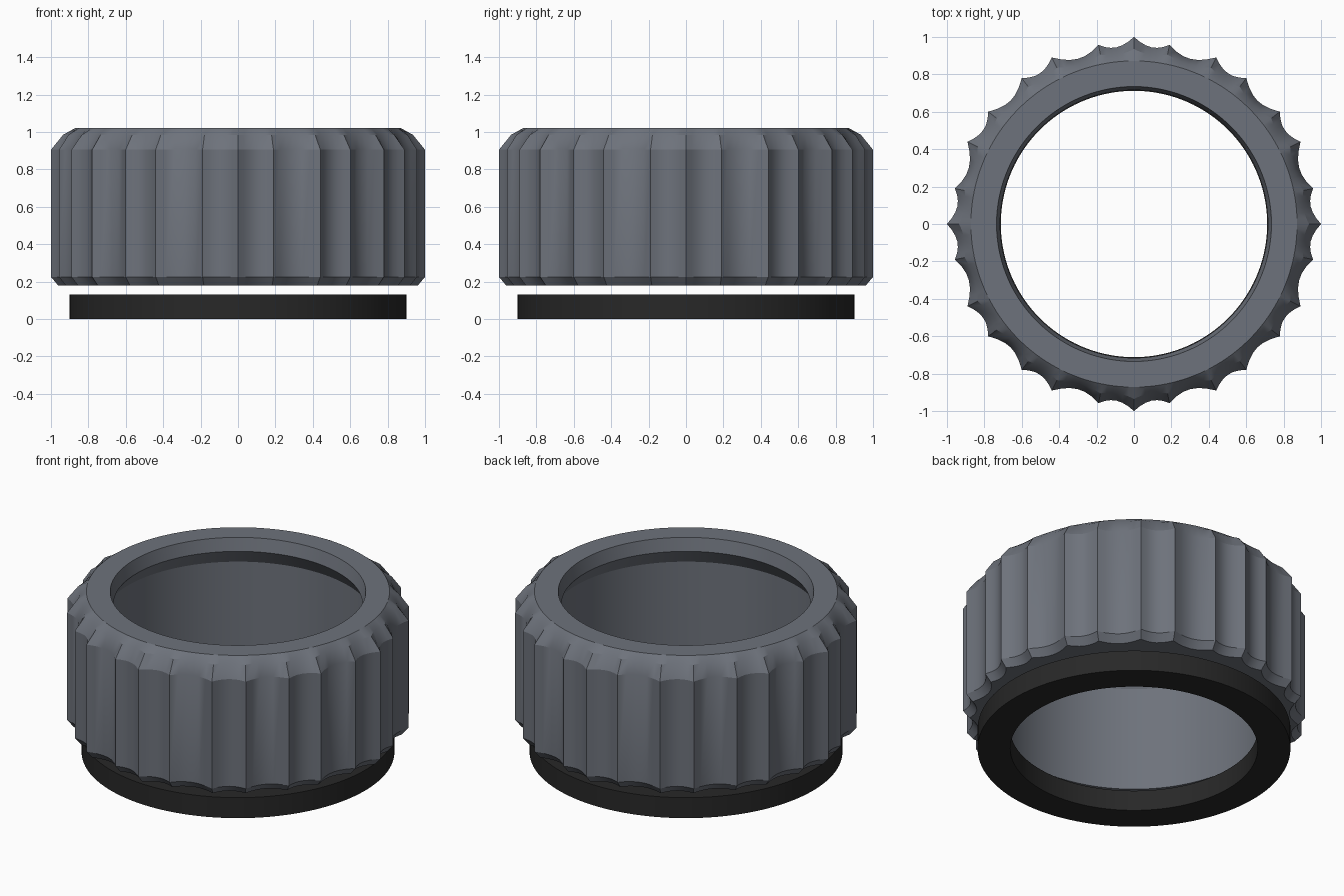
import bpy, bmesh, math

if "Cube" in bpy.data.objects:
    bpy.data.objects.remove(bpy.data.objects["Cube"])


def material(name, rgb):
    m = bpy.data.materials.new(name)
    m.diffuse_color = (*rgb, 1)
    m.use_nodes = True
    m.node_tree.nodes["Principled BSDF"].inputs["Base Color"].default_value = m.diffuse_color
    return m


def lathe(name, loops, mat, angle):
    """Closed ring made by bridging loops of (angle, radius, z) points."""
    bm = bmesh.new()
    rows = [[bm.verts.new((r * math.cos(a), r * math.sin(a), z)) for a, r, z in loop]
            for loop in loops]
    n = len(rows[0])
    for k, row in enumerate(rows):
        nxt = rows[(k + 1) % len(rows)]
        for i in range(n):
            j = (i + 1) % n
            bm.faces.new((row[i], row[j], nxt[j], nxt[i]))
    bmesh.ops.recalc_face_normals(bm, faces=bm.faces)
    me = bpy.data.meshes.new(name)
    bm.to_mesh(me)
    bm.free()
    me.materials.append(mat)
    ob = bpy.data.objects.new(name, me)
    bpy.context.collection.objects.link(ob)
    bpy.ops.object.select_all(action='DESELECT')
    ob.select_set(True)
    bpy.context.view_layer.objects.active = ob
    bpy.ops.object.shade_smooth_by_angle(angle=math.radians(angle))
    return ob


grey = material("slate_grey", (0.155, 0.17, 0.2))
black = material("rubber_black", (0.021, 0.021, 0.021))

# Scalloped outline: ridge angles and radii in one quarter, hollow arcs between
ridges = [(0, 1.0), (11.2, .976), (26.3, .993), (37.6, .984),
          (52.4, .984), (63.7, .993), (78.8, .976), (90, 1.0)]
outline = []
for q in range(4):
    for (a0, r0), (a1, r1) in zip(ridges, ridges[1:]):
        depth = (a1 - a0) / 290
        for s in range(6):
            t = s / 6
            r = r0 + (r1 - r0) * t - depth * (1 - (2 * t - 1) ** 2)
            outline.append((math.radians(q * 90 + a0 + (a1 - a0) * t), r))


def circle(r, z):
    return [(a, r, z) for a, _ in outline]


def scallop(z, base=0.0, keep=1.0):
    return [(a, base + (r - base) * keep, z) for a, r in outline]


# Knurled grip ring: outer wall, rounded shoulder, lip and undercut bore
lathe("grip_ring", [
    circle(.78, .18),
    scallop(.18, 0, .962),
    scallop(.225),
    scallop(.905),
    scallop(.985, .87, .5),
    circle(.872, 1.02),
    circle(.735, 1.02),
    circle(.716, .94),
    circle(.78, .845),
], grey, 25)

# Plain black base ring, floating just below the grip
lathe("base_ring", [circle(.9, 0), circle(.9, .13), circle(.712, .13), circle(.712, 0)],
      black, 30)
